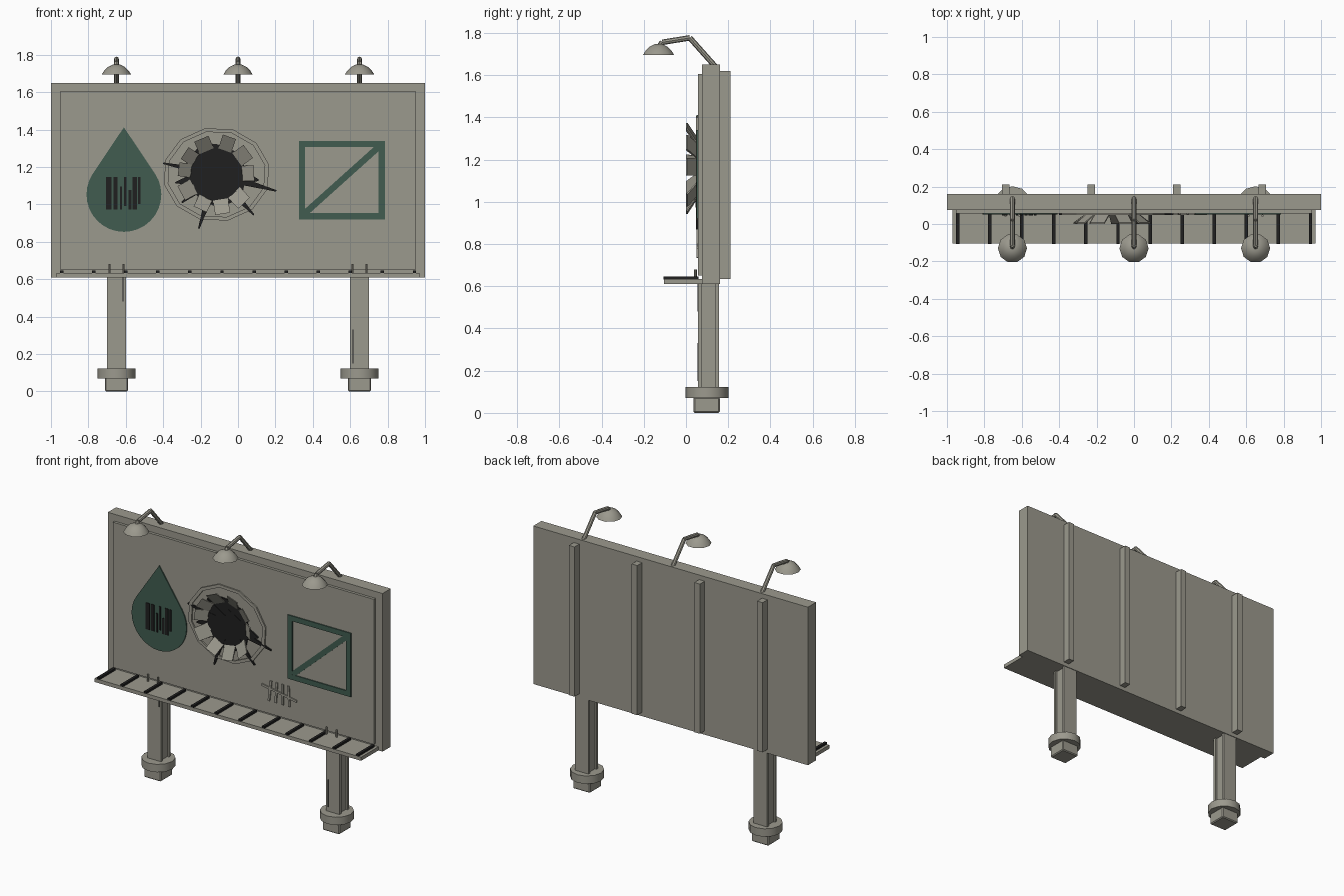
import bpy, bmesh, math, random
from mathutils import Vector, Matrix

cube = bpy.data.objects.get("Cube")
if cube:
    bpy.data.objects.remove(cube, do_unlink=True)
random.seed(4)


def material(name, rgb):
    m = bpy.data.materials.new(name)
    m.use_nodes = True
    m.diffuse_color = (*rgb, 1)
    m.node_tree.nodes["Principled BSDF"].inputs["Base Color"].default_value = (*rgb, 1)
    return m


GREY = material("weathered_grey", (0.33, 0.32, 0.27))
GREEN = material("dark_green", (0.053, 0.107, 0.08))
BLACK = material("soot_black", (0.014, 0.014, 0.014))


def finish(name, bm, mat, smooth=False):
    bmesh.ops.recalc_face_normals(bm, faces=bm.faces)
    me = bpy.data.meshes.new(name)
    bm.to_mesh(me)
    bm.free()
    me.materials.append(mat)
    ob = bpy.data.objects.new(name, me)
    bpy.context.collection.objects.link(ob)
    if smooth:
        bpy.ops.object.select_all(action='DESELECT')
        ob.select_set(True)
        bpy.context.view_layer.objects.active = ob
        bpy.ops.object.shade_smooth_by_angle(angle=math.radians(40))
    return ob


def box(name, x, y, z, mat=GREY, bevel=0):
    """Box from (min, max) ranges."""
    bm = bmesh.new()
    lo, hi = Vector((x[0], y[0], z[0])), Vector((x[1], y[1], z[1]))
    bmesh.ops.create_cube(bm, size=1, matrix=Matrix.Translation((lo + hi) / 2)
                          @ Matrix.Diagonal((*(hi - lo), 1)))
    if bevel:
        bmesh.ops.bevel(bm, geom=bm.edges[:], offset=bevel, segments=1, affect='EDGES')
    return finish(name, bm, mat)


def plate(name, pts, y0, y1, mat):
    """Outline in x and z, extruded from y0 to y1."""
    bm = bmesh.new()
    face = bm.faces.new([bm.verts.new((x, y0, z)) for x, z in pts])
    ext = bmesh.ops.extrude_face_region(bm, geom=[face])
    verts = [v for v in ext["geom"] if isinstance(v, bmesh.types.BMVert)]
    bmesh.ops.translate(bm, verts=verts, vec=(0, y1 - y0, 0))
    return finish(name, bm, mat)


def stroke(name, a, b, wa, wb, y0, y1, mat):
    """Straight painted mark from a to b, tapering from width wa to wb."""
    a, b = Vector(a), Vector(b)
    n = (b - a).orthogonal().normalized()
    return plate(name, [a + n * wa / 2, b + n * wb / 2, b - n * wb / 2, a - n * wa / 2], y0, y1, mat)


def rod(name, a, b, r, sides=8):
    a, b = Vector(a), Vector(b)
    bm = bmesh.new()
    rot = (b - a).to_track_quat('Z', 'Y').to_matrix().to_4x4()
    bmesh.ops.create_cone(bm, cap_ends=True, segments=sides, radius1=r, radius2=r,
                          depth=(b - a).length, matrix=Matrix.Translation((a + b) / 2) @ rot)
    return finish(name, bm, GREY, True)


def lathe(name, profile, centre, sides):
    bm = bmesh.new()
    rings = []
    for r, z in profile:
        rings.append([bm.verts.new((centre[0] + r * math.cos(i * math.tau / sides),
                                    centre[1] + r * math.sin(i * math.tau / sides), z))
                      for i in range(sides)])
    for p, q in zip(rings, rings[1:]):
        for i in range(sides):
            j = (i + 1) % sides
            bm.faces.new((p[i], p[j], q[j], q[i]))
    bm.faces.new(rings[0])
    bm.faces.new(rings[-1])
    return finish(name, bm, GREY, True)


# Board, raised poster panel and back ribs
box("board", (-1, 1), (0.075, 0.16), (0.61, 1.65))
box("poster_panel", (-0.95, 0.95), (0.057, 0.08), (0.65, 1.605))
for x in (-0.685, -0.228, 0.228, 0.685):
    box("back_rib", (x - 0.02, x + 0.02), (0.155, 0.21), (0.635, 1.62))

# Walkway with dark slats
box("walkway", (-0.97, 0.97), (-0.105, 0.08), (0.61, 0.634))
for i in range(12):
    x = -0.943 + i * 0.1715
    box("walkway_slat", (x - 0.009, x + 0.009), (-0.107, 0.06), (0.633, 0.647), BLACK)

# Legs: grooved beams on collars and feet
for s in (-1, 1):
    x = s * 0.65
    for y in (0.057, 0.139):
        box("leg_flange", (x - 0.05, x + 0.05), (y, y + 0.017), (0.06, 0.62))
    box("leg_web", (x - 0.038, x + 0.038), (0.07, 0.142), (0.06, 0.62))
    lathe("leg_collar", [(0.102, 0.07), (0.102, 0.122)], (x, 0.1), 12)
    box("leg_foot", (x - 0.062, x + 0.062), (0.036, 0.16), (0, 0.075), GREY, 0.006)
    for d in (-0.037, 0.037):
        rod("leg_bolt", (x + d, 0.045, 0.62), (x + d, 0.045, 0.68), 0.006, 6)
box("leg_crack", (-0.618, -0.613), (0.055, 0.06), (0.48, 0.61), BLACK)
box("leg_crack", (0.613, 0.618), (0.055, 0.06), (0.15, 0.33), BLACK)

# Lamps on bent arms
for x in (-0.65, 0, 0.65):
    elbow = (x, 0.018, 1.777)
    rod("lamp_arm_lower", (x, 0.14, 1.64), elbow, 0.013)
    rod("lamp_arm_upper", elbow, (x, -0.112, 1.756), 0.013)
    rod("lamp_neck", (x, -0.13, 1.73), (x, -0.112, 1.758), 0.013)
    lathe("lamp_shade", [(0.078, 1.695), (0.066, 1.714), (0.045, 1.735), (0.02, 1.747)],
          (x, -0.13), 10)

# Drop emblem with bar pattern
cx, cz, r = -0.61, 1.053, 0.2
arc = [math.radians(34 - i * 248 / 22) for i in range(23)]
drop = [(cx, 1.412)] + [(cx + r * math.cos(a), cz + r * math.sin(a)) for a in arc]
plate("drop_emblem", drop, 0.05, 0.058, GREEN)
for x, w, low, high in ((-0.691, 0.03, 0, 0), (-0.654, 0.022, 0, 0), (-0.625, 0.012, 0, 0.05),
                        (-0.602, 0.014, 0.02, 0), (-0.577, 0.016, 0, 0.07),
                        (-0.553, 0.024, 0, 0), (-0.528, 0.014, 0.03, 0)):
    box("drop_bar", (x - w / 2, x + w / 2), (0.046, 0.052), (0.972 + low, 1.146 - high), BLACK)

# Square emblem with diagonal
x0, x1, z0, z1, t = 0.325, 0.785, 0.92, 1.34, 0.034
for x in (x0, x1 - t):
    box("square_side", (x, x + t), (0.05, 0.058), (z0, z1), GREEN)
for z in (z0, z1 - t):
    box("square_rail", (x0 + t, x1 - t), (0.05, 0.058), (z, z + t), GREEN)
stroke("square_diagonal", (x0 + t, z0 + t), (x1 - t, z1 - t), 0.034, 0.034, 0.051, 0.058, GREEN)

# Tally marks
for i in range(4):
    x = 0.195 + i * 0.05
    stroke("tally_mark", (x - 0.008, 0.735), (x + 0.008 * (1 - i), 0.87), 0.014, 0.014, 0.05, 0.058, GREY)
stroke("tally_slash", (0.135, 0.83), (0.39, 0.785), 0.014, 0.014, 0.049, 0.058, GREY)

# Burst hole: scorched disc, cracks, torn petals and outer ring
hx, hz = -0.115, 1.16


def polar(r, a, sz=1):
    return hx + r * math.cos(a), hz + r * sz * math.sin(a)


jag = [polar(0.165 + random.uniform(-0.012, 0.012), i * math.tau / 20) for i in range(20)]
plate("hole", jag, 0.05, 0.058, BLACK)
for end, w in (((-0.4, 1.22), 0.025), ((0.205, 1.072), 0.03), ((-0.21, 0.87), 0.03),
               ((0.085, 0.943), 0.03), ((0.11, 1.13), 0.1), ((-0.335, 1.115), 0.06),
               ((-0.3, 1.01), 0.04), ((-0.26, 1.29), 0.04)):
    stroke("hole_crack", (hx, hz), end, w * 2, 0.008, 0.048, 0.057, BLACK)

for deg in (2, 36, 71, 113, 146, 172, 208, 245, 279, 314):
    a = math.radians(deg)
    out, side = Vector((math.cos(a), 0, math.sin(a))), Vector((-math.sin(a), 0, math.cos(a)))
    reach, wide = random.uniform(0.195, 0.215), random.uniform(0.036, 0.044)
    c = Vector((hx, 0, hz))
    back = Vector((0, 0.008, 0))
    root, tip = c + out * 0.135 + Vector((0, 0.05, 0)), c + out * reach
    front = [root - side * wide, root + side * wide, tip + side * wide, tip - side * wide]
    bm = bmesh.new()
    f = [bm.verts.new(p) for p in front]
    b = [bm.verts.new(p + back) for p in front]
    bm.faces.new(f)
    bm.faces.new(b[::-1])
    for i in range(4):
        j = (i + 1) % 4
        bm.faces.new((f[i], b[i], b[j], f[j]))
    finish("hole_petal", bm, GREY)

bm = bmesh.new()
loops = []
for rad, y in ((0.287, 0.058), (0.287, 0.048), (0.264, 0.048), (0.264, 0.058)):
    ring = []
    for i in range(12):
        x, z = polar(rad, (i + 0.4) * math.tau / 12, 0.88)
        ring.append(bm.verts.new((x, y, z)))
    loops.append(ring)
for k in range(4):
    p, q = loops[k], loops[(k + 1) % 4]
    for i in range(12):
        j = (i + 1) % 12
        bm.faces.new((p[i], p[j], q[j], q[i]))
finish("hole_ring", bm, GREY)
